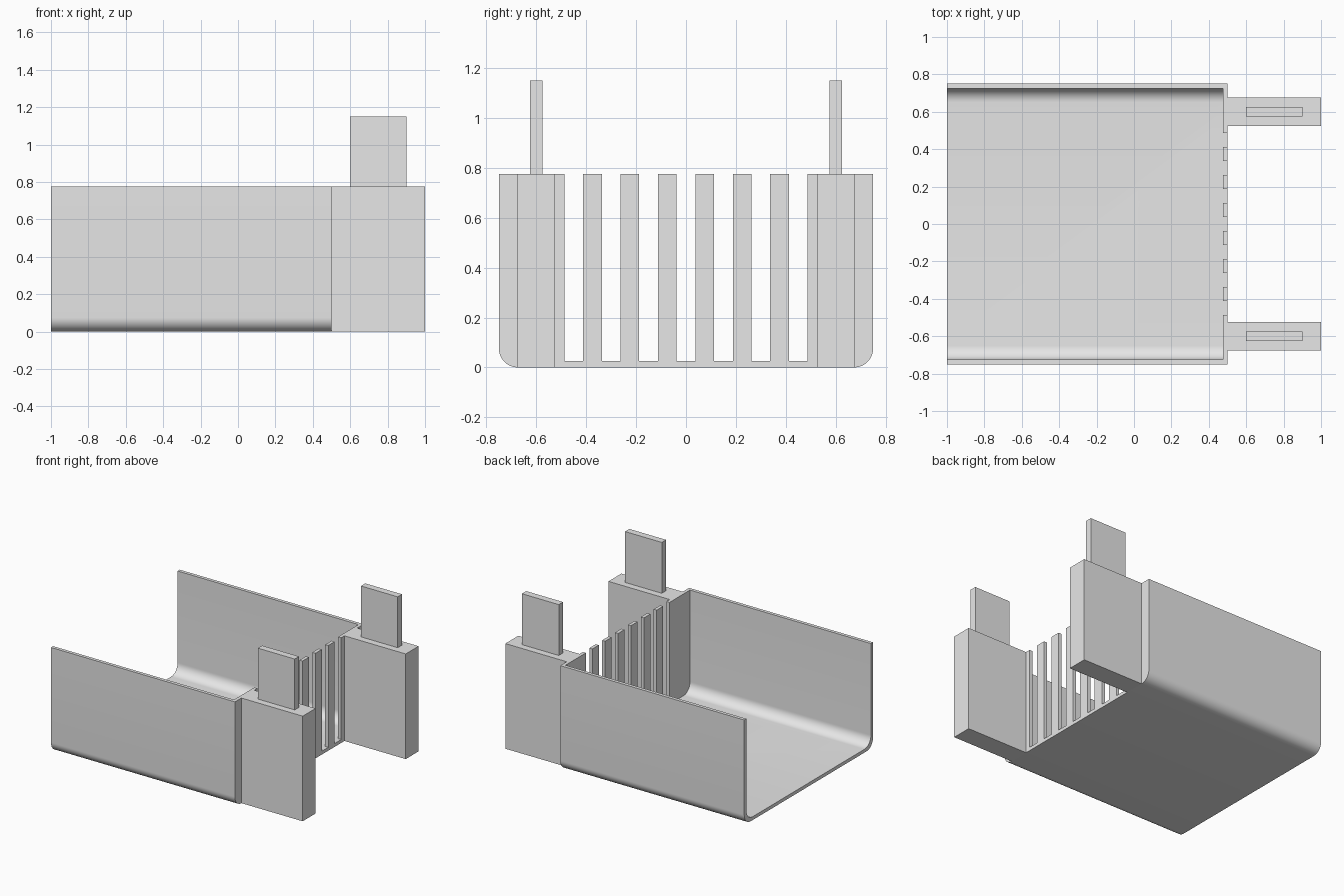
import bpy, bmesh, math

cube = bpy.data.objects.get("Cube")
if cube:
    bpy.data.objects.remove(cube, do_unlink=True)

# Single plain grey
grey = bpy.data.materials.new("plain_grey")
grey.use_nodes = True
colour = (0.8, 0.8, 0.8, 1)
grey.diffuse_color = colour
grey.node_tree.nodes["Principled BSDF"].inputs["Base Color"].default_value = colour

HEIGHT = 0.775
HALF = 0.75
WALL = 0.025
RADIUS = 0.075
END = 0.5


def extrude_x(name, profile, x0, x1):
    """Solid made by extruding a closed (y, z) profile along x."""
    bm = bmesh.new()
    face = bm.faces.new([bm.verts.new((x0, y, z)) for y, z in profile])
    new = bmesh.ops.extrude_face_region(bm, geom=[face])["geom"]
    moved = [v for v in new if isinstance(v, bmesh.types.BMVert)]
    bmesh.ops.translate(bm, verts=moved, vec=(x1 - x0, 0, 0))
    bmesh.ops.recalc_face_normals(bm, faces=bm.faces)
    mesh = bpy.data.meshes.new(name)
    bm.to_mesh(mesh)
    bm.free()
    mesh.materials.append(grey)
    ob = bpy.data.objects.new(name, mesh)
    bpy.context.collection.objects.link(ob)
    return ob


def box(name, x0, x1, y0, y1, z0, z1):
    return extrude_x(name, [(y0, z0), (y1, z0), (y1, z1), (y0, z1)], x0, x1)


def trough(half, bottom, top, radius, steps=12):
    """Rectangle profile with rounded lower corners."""
    arc = []
    for i in range(steps + 1):
        a = math.pi / 2 * i / steps
        arc.append((half - radius + radius * math.sin(a),
                    bottom + radius - radius * math.cos(a)))
    side = arc + [(half, top)]
    return side + [(-y, z) for y, z in reversed(side)]


def cut(target, cutter):
    mod = target.modifiers.new("cut", "BOOLEAN")
    mod.operation = "DIFFERENCE"
    mod.solver = "EXACT"
    mod.object = cutter
    bpy.context.view_layer.objects.active = target
    bpy.ops.object.modifier_apply(modifier=mod.name)
    bpy.data.objects.remove(cutter, do_unlink=True)


# Tray: rounded trough, hollowed out and open at one end
tray = extrude_x("tray", trough(HALF, 0, HEIGHT, RADIUS), -1, END)
cut(tray, extrude_x("cavity", trough(HALF - WALL, WALL, 1, RADIUS), -1.2, END - WALL))

# Vent slots in the end wall
SLOT = 0.075
for i in range(-3, 4):
    y = i * 2 * SLOT
    cut(tray, box("slot", END - 0.1, END + 0.1, y - SLOT / 2, y + SLOT / 2, WALL, 1))

bpy.ops.object.select_all(action="DESELECT")
tray.select_set(True)
bpy.context.view_layer.objects.active = tray
bpy.ops.object.shade_smooth_by_angle(angle=math.radians(30))

# Mounting posts with upright tabs on each side
for side, y in (("left_side", 0.6), ("right_side", -0.6)):
    box("post_" + side, END, 1, y - 0.075, y + 0.075, 0, HEIGHT)
    box("tab_" + side, 0.6, 0.9, y - 0.025, y + 0.025, HEIGHT, 1.15)
